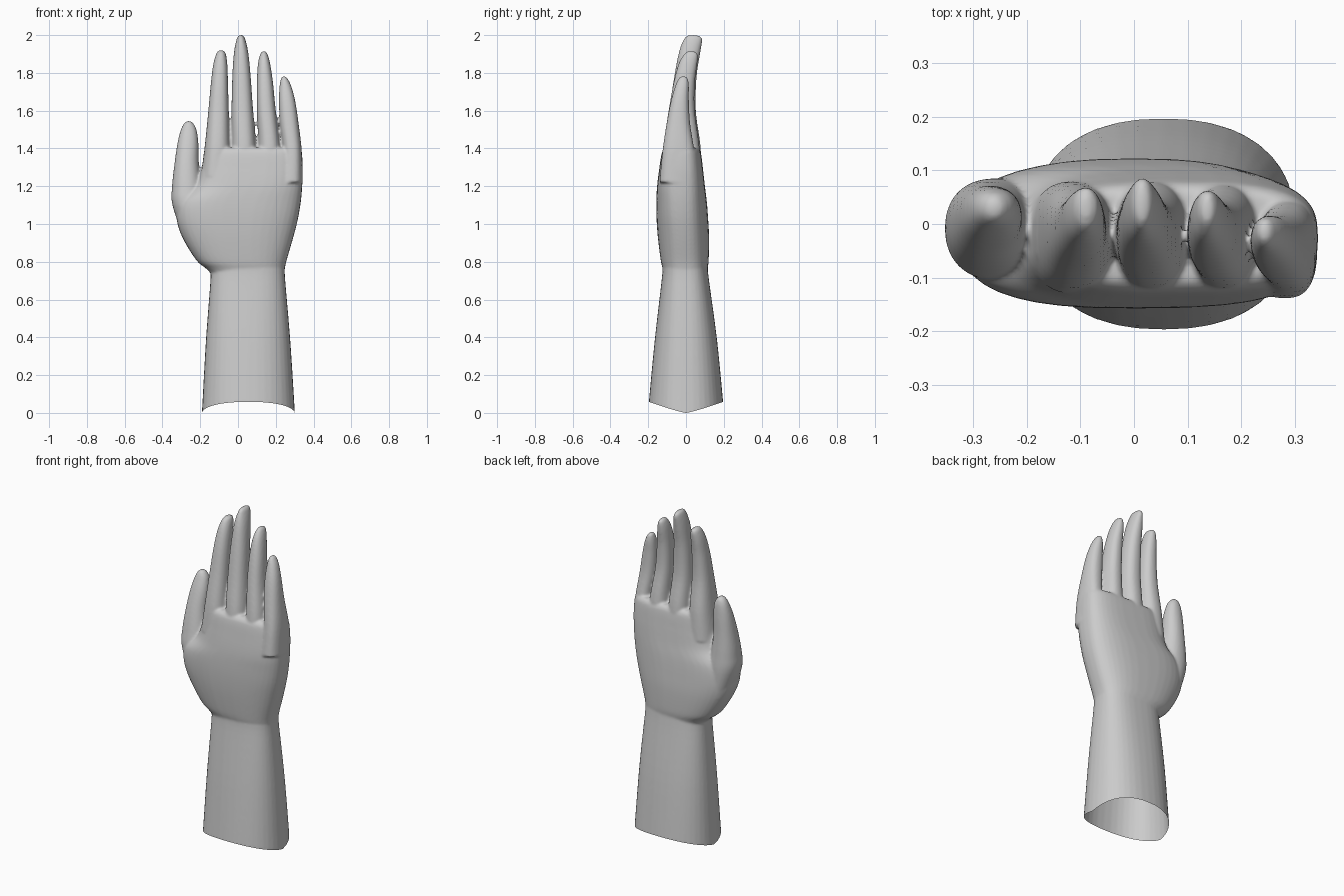
import bpy, bmesh, math

SIDES = 40
STEPS = 5


def spline(a, b, c, d, t):
    m0, m1 = (c - a) / 2, (d - b) / 2
    return ((2*t**3 - 3*t**2 + 1) * b + (t**3 - 2*t**2 + t) * m0
            + (3*t**2 - 2*t**3) * c + (t**3 - t**2) * m1)


def loft(name, rows):
    """Closed loft; each row is x_min, x_max, y_min, y_max, z, squareness."""
    dense = []
    for i in range(len(rows) - 1):
        a, b, c, d = (rows[max(0, min(len(rows) - 1, j))] for j in range(i - 1, i + 3))
        for k in range(STEPS):
            dense.append([spline(*q, k / STEPS) for q in zip(a, b, c, d)])
    dense.append(rows[-1])
    bm = bmesh.new()
    rings = []
    for x0, x1, y0, y1, z, p in dense:
        ring = []
        for s in range(SIDES):
            t = 2 * math.pi * s / SIDES
            u = math.copysign(abs(math.cos(t)) ** (2 / p), math.cos(t))
            v = math.copysign(abs(math.sin(t)) ** (2 / p), math.sin(t))
            ring.append(bm.verts.new(((x0 + x1) / 2 + u * (x1 - x0) / 2,
                                      (y0 + y1) / 2 + v * (y1 - y0) / 2, z)))
        rings.append(ring)
    for lo, hi in zip(rings, rings[1:]):
        for s in range(SIDES):
            n = (s + 1) % SIDES
            bm.faces.new((lo[s], lo[n], hi[n], hi[s]))
    bm.faces.new(rings[0][::-1])
    bm.faces.new(rings[-1])
    mesh = bpy.data.meshes.new(name)
    bm.to_mesh(mesh)
    bm.free()
    ob = bpy.data.objects.new(name, mesh)
    bpy.context.collection.objects.link(ob)
    return ob


# forearm, running below the floor so the cuff can be trimmed open
forearm = loft("forearm", [
    (-.197, .307, -.21, .21, -.1, 2.3), (-.19, .30, -.2, .2, .02, 2.3),
    (-.17, .277, -.166, .165, .38, 2.4), (-.146, .25, -.129, .122, .7, 2.6),
    (-.145, .245, -.122, .113, .78, 2.6), (-.13, .22, -.1, .1, .86, 2.6)])

# palm with the thumb mound on the -x side
palm = loft("palm", [
    (-.14, .24, -.115, .108, .735, 2.6), (-.17, .248, -.124, .115, .765, 2.6),
    (-.222, .258, -.134, .12, .81, 2.6), (-.295, .293, -.149, .122, .93, 2.6),
    (-.325, .318, -.156, .117, 1.03, 2.7), (-.31, .333, -.157, .11, 1.12, 2.8),
    (-.225, .340, -.153, .1, 1.2, 2.9), (-.194, .343, -.142, .09, 1.29, 3),
    (-.18, .338, -.127, .078, 1.38, 3), (-.17, .325, -.105, .06, 1.405, 3)])

# thumb
thumb = loft("thumb", [
    (-.29, -.17, -.1, .08, .93, 2.2), (-.347, -.17, -.105, .085, 1.1, 2.2),
    (-.349, -.19, -.09, .08, 1.2, 2.2), (-.336, -.207, -.065, .073, 1.32, 2.2),
    (-.32, -.21, -.035, .07, 1.43, 2.2), (-.302, -.22, -.01, .065, 1.5, 2.2),
    (-.285, -.237, .005, .055, 1.533, 2), (-.268, -.252, .02, .04, 1.545, 2)])

# four fingers
index = loft("index_finger", [
    (-.196, -.03, -.13, .08, 1.25, 2.4), (-.175, -.041, -.115, .072, 1.42, 2.4),
    (-.157, -.049, -.085, .05, 1.6, 2.4), (-.143, -.053, -.06, .052, 1.75, 2.3),
    (-.13, -.057, -.035, .064, 1.85, 2.2), (-.113, -.066, -.01, .068, 1.905, 2),
    (-.098, -.082, .015, .045, 1.92, 2)])
middle = loft("middle_finger", [
    (-.04, .11, -.13, .085, 1.25, 2.4), (-.034, .097, -.118, .076, 1.42, 2.4),
    (-.034, .08, -.09, .052, 1.6, 2.4), (-.03, .067, -.062, .056, 1.78, 2.3),
    (-.021, .054, -.037, .076, 1.91, 2.2), (-.006, .037, -.01, .085, 1.982, 2),
    (.007, .023, .015, .055, 2.0, 2)])
ring = loft("ring_finger", [
    (.09, .24, -.13, .08, 1.25, 2.4), (.106, .226, -.118, .07, 1.42, 2.4),
    (.1, .2, -.092, .046, 1.6, 2.4), (.1, .185, -.065, .047, 1.75, 2.3),
    (.106, .17, -.038, .06, 1.85, 2.2), (.118, .156, -.01, .062, 1.9, 2),
    (.13, .143, .01, .04, 1.915, 2)])
little = loft("little_finger", [
    (.22, .342, -.14, .06, 1.22, 2.6), (.236, .338, -.125, .045, 1.38, 2.5),
    (.222, .321, -.103, .022, 1.53, 2.4), (.217, .303, -.08, .015, 1.65, 2.3),
    (.22, .282, -.057, .015, 1.73, 2.2), (.228, .262, -.04, .01, 1.77, 2),
    (.236, .25, -.025, -.005, 1.782, 2)])

# fuse the parts into one continuous skin
bpy.ops.object.select_all(action='DESELECT')
for ob in (forearm, palm, thumb, index, middle, ring, little):
    ob.select_set(True)
bpy.context.view_layer.objects.active = palm
bpy.ops.object.join()
hand = bpy.context.object
hand.name = "hand"
remesh = hand.modifiers.new("fuse", 'REMESH')
remesh.mode = 'VOXEL'
remesh.voxel_size = .007
soften = hand.modifiers.new("soften", 'SMOOTH')
soften.factor = .5
soften.iterations = 5
bpy.ops.object.modifier_apply(modifier="fuse")
bpy.ops.object.modifier_apply(modifier="soften")


# open cuff with a wavy lower edge
def cuff(y):
    return .06 * min(1, abs(y) / .2) ** 1.2


bm = bmesh.new()
bm.from_mesh(hand.data)
bmesh.ops.delete(bm, geom=[v for v in bm.verts if v.co.z < cuff(v.co.y)], context='VERTS')
for v in bm.verts:
    if v.is_boundary:
        v.co.z = cuff(v.co.y)
bm.to_mesh(hand.data)
bm.free()
hand.data.shade_smooth()
